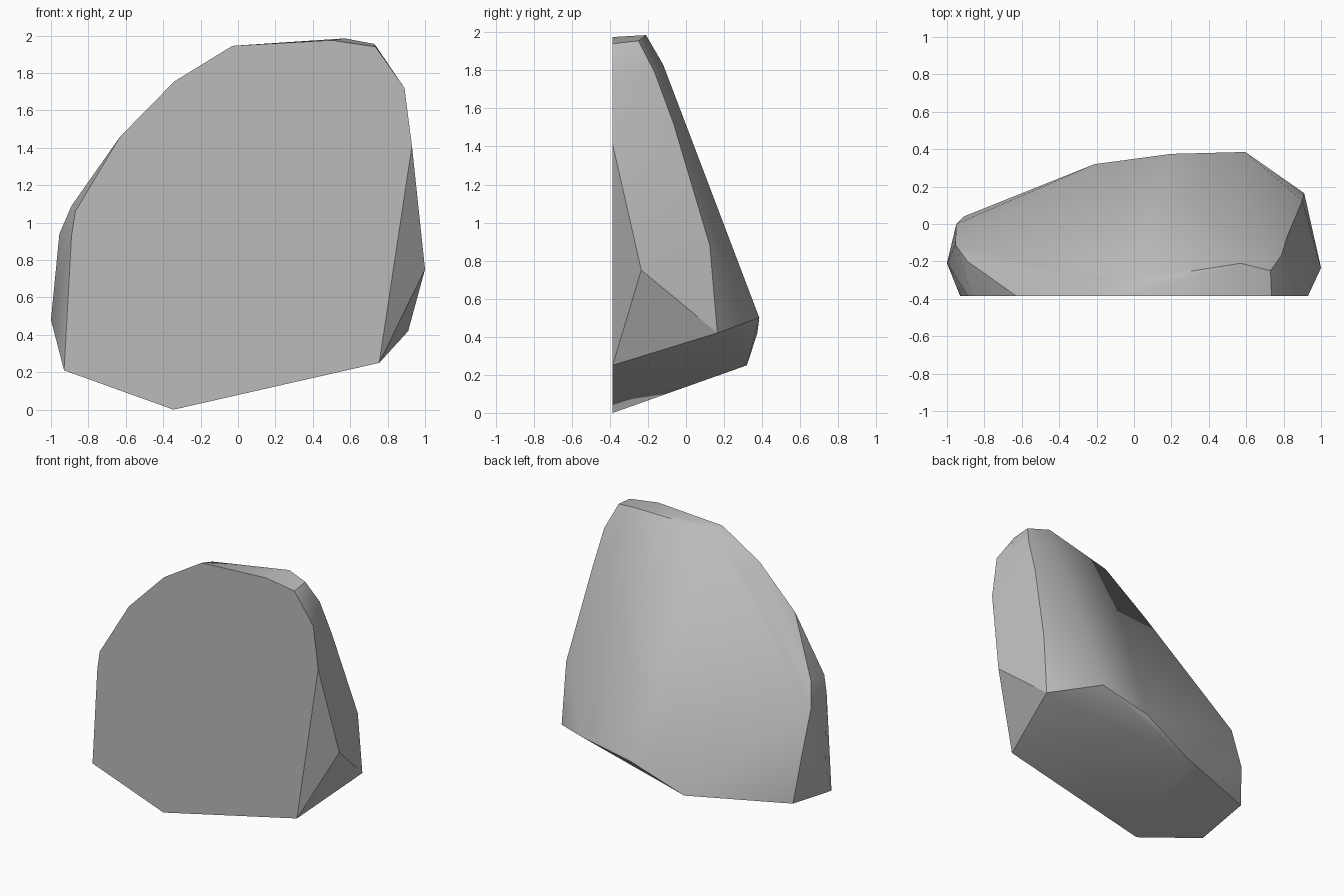
import bpy
import bmesh
import math

cube = bpy.data.objects.get("Cube")
if cube:
    bpy.data.objects.remove(cube, do_unlink=True)

# Flat cut face, as an outline in x and z
FRONT_Y = -0.385
cut_outline = [
    (-0.93, 0.21), (-0.345, 0.0), (0.755, 0.25), (0.93, 1.41),
    (0.89, 1.72), (0.735, 1.94), (0.5, 1.975), (-0.03, 1.945),
    (-0.34, 1.755), (-0.63, 1.46), (-0.87, 1.06), (-0.89, 0.93),
]

# Corners of the rough shell behind the cut face
crest = [(0, -0.3, 1.93), (0.57, -0.21, 1.985), (0.73, -0.25, 1.955)]
right_ridge = [(0.79, -0.165, 1.79), (0.82, -0.065, 1.52),
               (0.9, 0.125, 0.88), (0.91, 0.165, 0.42), (1.0, -0.235, 0.75)]
lower_rim = [(0.595, 0.385, 0.5), (0.2, 0.375, 0.42),
             (-0.21, 0.32, 0.25), (-0.91, 0.04, 0.27)]
left_ridge = [(-0.95, 0, 0.6), (-1.0, -0.21, 0.48), (-0.955, -0.11, 0.94),
              (-0.89, -0.2, 1.09), (-0.6, -0.22, 1.36), (-0.32, -0.27, 1.66)]
back_bulge = [(0.6, -0.12, 1.83)]

# Wrap the corners into one faceted stone
bm = bmesh.new()
for x, z in cut_outline:
    bm.verts.new((x, FRONT_Y, z))
for corner in crest + right_ridge + lower_rim + left_ridge + back_bulge:
    bm.verts.new(corner)
hull = bmesh.ops.convex_hull(bm, input=bm.verts)
loose = [v for v in bm.verts if not v.link_faces]
bmesh.ops.delete(bm, geom=loose, context='VERTS')
bmesh.ops.dissolve_limit(bm, angle_limit=math.radians(1),
                         verts=bm.verts, edges=bm.edges)
bmesh.ops.recalc_face_normals(bm, faces=bm.faces)

mesh = bpy.data.meshes.new("rock_fragment")
bm.to_mesh(mesh)
bm.free()
rock = bpy.data.objects.new("rock_fragment", mesh)
bpy.context.collection.objects.link(rock)

# Plain grey stone
stone = bpy.data.materials.new("grey_stone")
stone.use_nodes = True
grey = (0.5, 0.5, 0.5, 1)
stone.diffuse_color = grey
stone.node_tree.nodes["Principled BSDF"].inputs["Base Color"].default_value = grey
mesh.materials.append(stone)

# Soft back, crisp broken edges
bpy.ops.object.select_all(action='DESELECT')
rock.select_set(True)
bpy.context.view_layer.objects.active = rock
bpy.ops.object.shade_smooth_by_angle(angle=math.radians(30))
